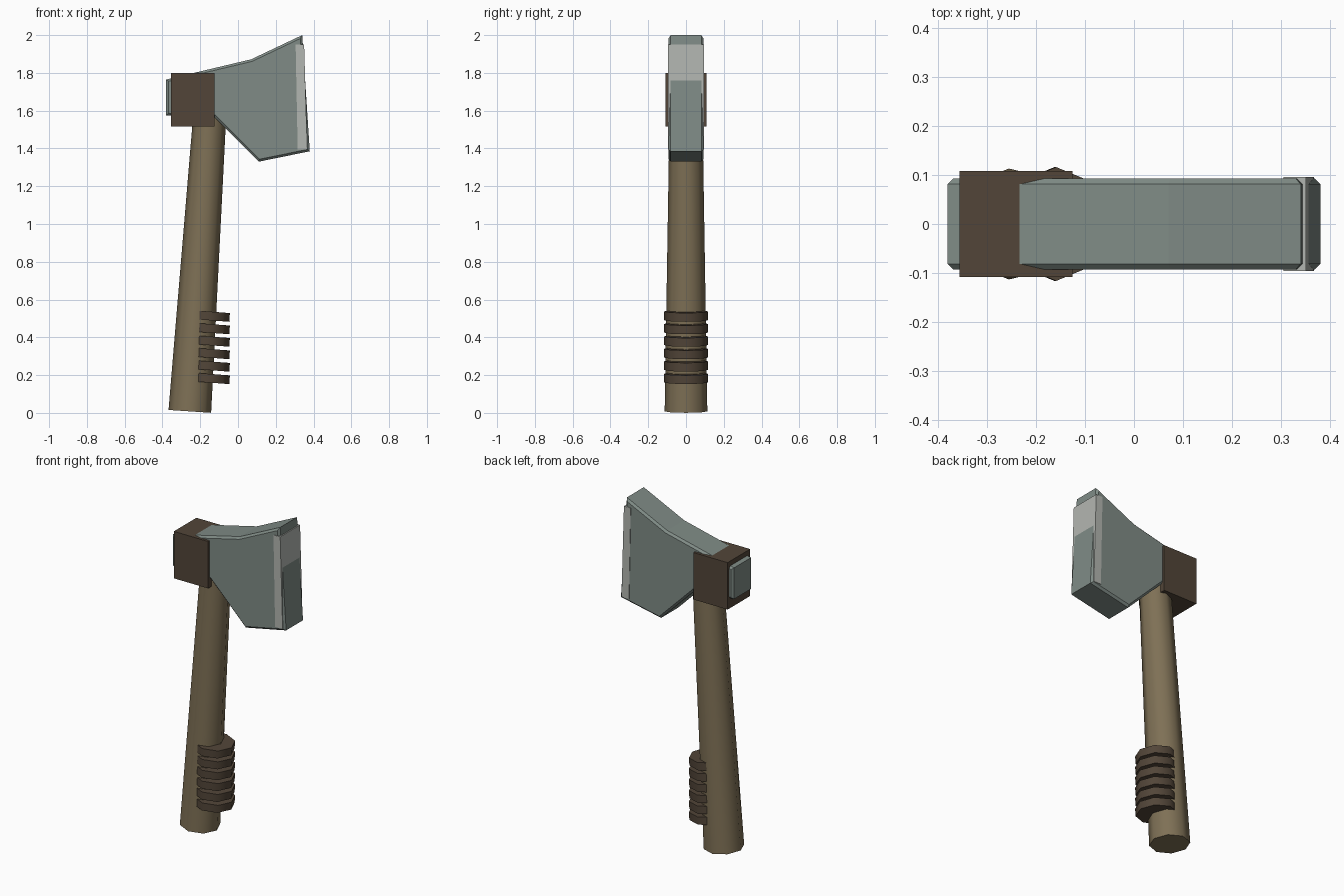
import bpy
import bmesh
from math import radians
from mathutils import Matrix, Vector

cube = bpy.data.objects.get("Cube")
if cube:
    bpy.data.objects.remove(cube, do_unlink=True)


def material(name, rgb):
    m = bpy.data.materials.new(name)
    m.use_nodes = True
    m.diffuse_color = (*rgb, 1)
    m.node_tree.nodes["Principled BSDF"].inputs["Base Color"].default_value = (*rgb, 1)
    return m


wood = material("wood brown", (0.21, 0.163, 0.092))
leather = material("dark brown", (0.084, 0.06, 0.04))
steel = material("grey green steel", (0.214, 0.26, 0.238))
bright = material("pale edge steel", (0.45, 0.47, 0.44))


def finish(bm, name, mat, smooth=False):
    bmesh.ops.recalc_face_normals(bm, faces=bm.faces[:])
    mesh = bpy.data.meshes.new(name)
    bm.to_mesh(mesh)
    bm.free()
    mesh.materials.append(mat)
    ob = bpy.data.objects.new(name, mesh)
    bpy.context.collection.objects.link(ob)
    if smooth:
        bpy.ops.object.select_all(action='DESELECT')
        ob.select_set(True)
        bpy.context.view_layer.objects.active = ob
        bpy.ops.object.shade_smooth_by_angle(angle=radians(60))
    return ob


def rod(name, start, end, r1, r2, mat):
    """Eight-sided tapered rod between two points."""
    start, end = Vector(start), Vector(end)
    axis = end - start
    tilt = Matrix.Rotation(Vector((axis.z, 0, -axis.x)).angle(Vector((1, 0, 0))), 4, 'Y')
    bm = bmesh.new()
    bmesh.ops.create_cone(bm, cap_ends=True, segments=8, radius1=r1, radius2=r2,
                          depth=axis.length,
                          matrix=Matrix.Translation((start + end) / 2) @ tilt)
    return finish(bm, name, mat, smooth=True)


def slab(name, outline, half, mat, bevel=0.0):
    """Extrude an (x, z) outline along y, chamfering both side rims."""
    bm = bmesh.new()
    face = bm.faces.new([bm.verts.new((x, -half, z)) for x, z in outline])
    out = bmesh.ops.extrude_face_region(bm, geom=[face], use_keep_orig=True)
    moved = [g for g in out["geom"] if isinstance(g, bmesh.types.BMVert)]
    bmesh.ops.translate(bm, verts=moved, vec=(0, 2 * half, 0))
    bmesh.ops.recalc_face_normals(bm, faces=bm.faces[:])
    if bevel:
        rims = [e for e in bm.edges
                if abs(e.verts[0].co.y - e.verts[1].co.y) < half]
        bmesh.ops.bevel(bm, geom=rims, offset=bevel, segments=1, affect='EDGES')
    return finish(bm, name, mat)


# Leaning handle
rod("handle", (-0.255, 0, 0.008), (-0.148, 0, 1.6), 0.113, 0.087, wood)

# Grip ridges set into the forward side of the handle
for i in range(6):
    z = 0.184 + 0.066 * i
    rod(f"grip_ridge_{i + 1}", (-0.162, 0, z - 0.023), (-0.1586, 0, z + 0.023),
        0.116, 0.116, leather)

# Head, running from the butt through to the flared blade
slab("blade", [(-0.38, 1.575), (-0.125, 1.565), (0.11, 1.33), (0.38, 1.385),
               (0.34, 2.0), (0.07, 1.872), (-0.38, 1.765)], 0.093, steel, 0.012)

# Pale strip along the cutting edge
slab("cutting_edge", [(0.316, 1.395), (0.3665, 1.395), (0.35, 1.95), (0.305, 1.95)],
     0.0955, bright)

# Wrapped collar around the head
slab("collar", [(-0.355, 1.515), (-0.125, 1.515), (-0.125, 1.8), (-0.355, 1.8)],
     0.108, leather)
